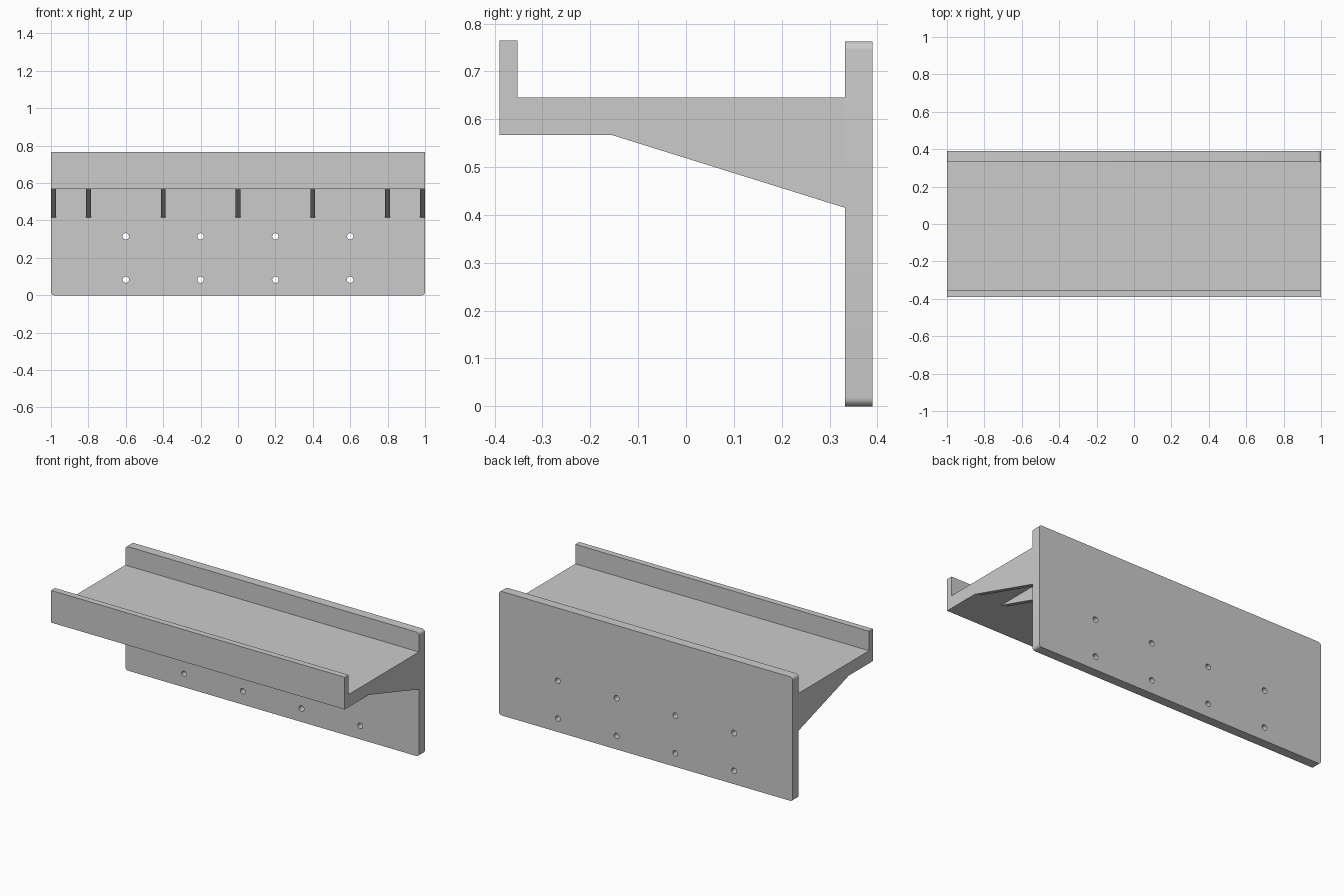
import bpy, bmesh
from math import sin, cos, pi

if "Cube" in bpy.data.objects:
    bpy.data.objects.remove(bpy.data.objects["Cube"])

PLATE_FRONT, PLATE_BACK = 0.332, 0.39
PLATE_TOP, CORNER_R, HOLE_R = 0.763, 0.018, 0.017


def extrude_yz(name, profile, x0, x1):
    """Closed (y, z) profile extruded along x."""
    bm = bmesh.new()
    face = bm.faces.new([bm.verts.new((x0, y, z)) for y, z in profile])
    side = bmesh.ops.extrude_face_region(bm, geom=[face])["geom"]
    verts = [v for v in side if isinstance(v, bmesh.types.BMVert)]
    bmesh.ops.translate(bm, verts=verts, vec=(x1 - x0, 0, 0))
    bmesh.ops.recalc_face_normals(bm, faces=bm.faces)
    mesh = bpy.data.meshes.new(name)
    bm.to_mesh(mesh)
    bm.free()
    obj = bpy.data.objects.new(name, mesh)
    bpy.context.collection.objects.link(obj)
    return obj


def arc(cx, cz, r, start, sweep, n):
    return [(cx + r * cos(start + sweep * i / n), cz + r * sin(start + sweep * i / n))
            for i in range(n + 1)]


def add_loop(curve, points):
    spline = curve.splines.new('POLY')
    spline.points.add(len(points) - 1)
    for p, (x, z) in zip(spline.points, points):
        p.co = (x, z, 0, 1)
    spline.use_cyclic_u = True


# Wall plate: rounded rectangle with two rows of screw holes
curve = bpy.data.curves.new("wall_plate", 'CURVE')
curve.dimensions = '2D'
curve.fill_mode = 'BOTH'
curve.extrude = (PLATE_BACK - PLATE_FRONT) / 2
r = CORNER_R
corners = [(1 - r, PLATE_TOP - r), (-1 + r, PLATE_TOP - r), (-1 + r, r), (1 - r, r)]
add_loop(curve, [p for i, (cx, cz) in enumerate(corners)
                 for p in arc(cx, cz, r, i * pi / 2, pi / 2, 8)])
for x in (-0.6, -0.2, 0.2, 0.6):
    for z in (0.083, 0.315):
        add_loop(curve, arc(x, z, HOLE_R, 0, 2 * pi, 24)[:-1])
plate = bpy.data.objects.new("wall_plate", curve)
bpy.context.collection.objects.link(plate)
plate.rotation_euler.x = pi / 2
plate.location.y = (PLATE_FRONT + PLATE_BACK) / 2
bpy.context.view_layer.objects.active = plate
plate.select_set(True)
bpy.ops.object.convert(target='MESH')
plate = bpy.context.object
bm = bmesh.new()
bm.from_mesh(plate.data)
bmesh.ops.remove_doubles(bm, verts=bm.verts, dist=1e-5)
bmesh.ops.recalc_face_normals(bm, faces=bm.faces)
bm.to_mesh(plate.data)
bm.free()
bpy.ops.object.shade_smooth_by_angle()

# Shelf with upturned front lip
extrude_yz("shelf", [(-0.39, 0.567), (PLATE_FRONT, 0.567), (PLATE_FRONT, 0.645),
                     (-0.352, 0.645), (-0.352, 0.765), (-0.39, 0.765)], -1, 1)

# Triangular support ribs under the shelf
for i, x in enumerate((-0.987, -0.8, -0.4, 0, 0.4, 0.8, 0.987)):
    extrude_yz(f"support_rib_{i + 1}",
               [(-0.155, 0.567), (PLATE_FRONT, 0.415), (PLATE_FRONT, 0.567)],
               x - 0.013, x + 0.013)
